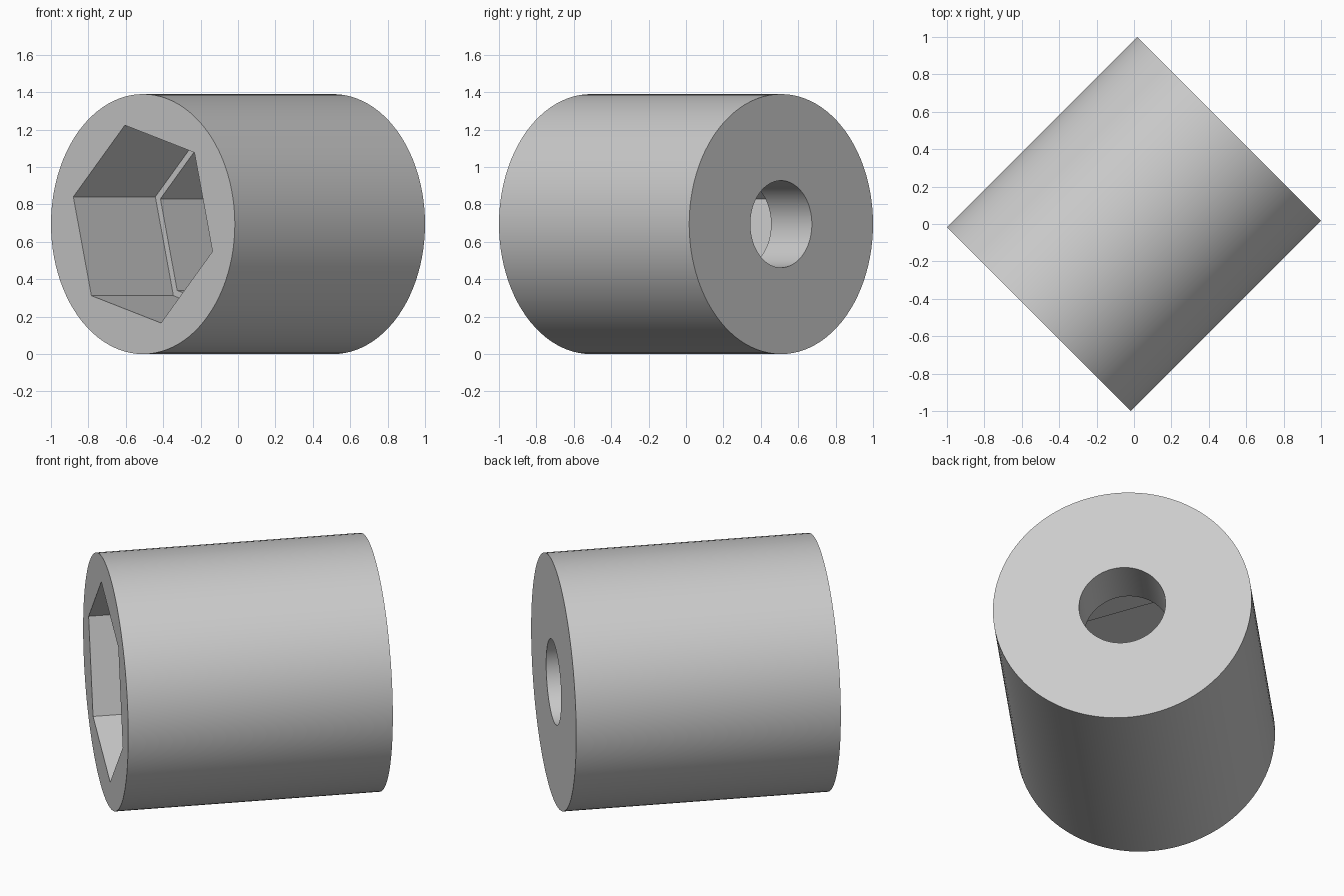
import bpy, bmesh
from math import cos, sin, radians, tau
from mathutils import Vector

cube = bpy.data.objects.get("Cube")
if cube:
    bpy.data.objects.remove(cube, do_unlink=True)

RADIUS, LENGTH = 0.695, 1.438
HEX_TURN = radians(14.5)
SEGMENTS = 96
AXIS = Vector((1, 1, 0)).normalized()
SIDE = Vector((1, -1, 0)).normalized()
UP = Vector((0, 0, 1))

bm = bmesh.new()


def ring(sides, radius, depth, turn=0.0):
    """Closed loop of edges around the axis, depth measured from the socket end."""
    centre = AXIS * (depth - LENGTH / 2) + UP * RADIUS
    verts = []
    for i in range(sides):
        a = tau * i / sides + turn
        verts.append(bm.verts.new(centre - SIDE * radius * sin(a) + UP * radius * cos(a)))
    return [bm.edges.new((verts[i], verts[(i + 1) % sides])) for i in range(sides)]


def wall(a, b):
    bmesh.ops.bridge_loops(bm, edges=a + b)


def annulus(a, b):
    bmesh.ops.triangle_fill(bm, edges=a + b, use_beauty=True)


# Outer shell, two stepped hexagonal pockets and the round through hole
outer_front = ring(SEGMENTS, RADIUS, 0)
outer_back = ring(SEGMENTS, RADIUS, LENGTH)
wide_mouth = ring(6, 0.546, 0, HEX_TURN)
wide_floor = ring(6, 0.546, 0.62, HEX_TURN)
narrow_mouth = ring(6, 0.506, 0.62, HEX_TURN)
narrow_floor = ring(6, 0.506, 1.13, HEX_TURN)
hole_front = ring(SEGMENTS, 0.2325, 1.13)
hole_back = ring(SEGMENTS, 0.2325, LENGTH)

for a, b in ((outer_front, outer_back), (wide_mouth, wide_floor),
             (narrow_mouth, narrow_floor), (hole_front, hole_back)):
    wall(a, b)
for a, b in ((outer_front, wide_mouth), (wide_floor, narrow_mouth),
             (narrow_floor, hole_front), (hole_back, outer_back)):
    annulus(a, b)

# Merge the flat end triangles into large faces, then orient everything outward
bmesh.ops.dissolve_limit(bm, angle_limit=radians(0.5), verts=bm.verts, edges=bm.edges)
bmesh.ops.recalc_face_normals(bm, faces=bm.faces)

mesh = bpy.data.meshes.new("hex_socket")
bm.to_mesh(mesh)
bm.free()
socket = bpy.data.objects.new("hex_socket", mesh)
bpy.context.collection.objects.link(socket)

# Plain grey finish
grey = bpy.data.materials.new("light_grey")
grey.use_nodes = True
colour = (0.6, 0.6, 0.6, 1)
grey.diffuse_color = colour
grey.node_tree.nodes["Principled BSDF"].inputs["Base Color"].default_value = colour
mesh.materials.append(grey)

bpy.ops.object.select_all(action="DESELECT")
socket.select_set(True)
bpy.context.view_layer.objects.active = socket
bpy.ops.object.shade_smooth_by_angle(angle=radians(30))
